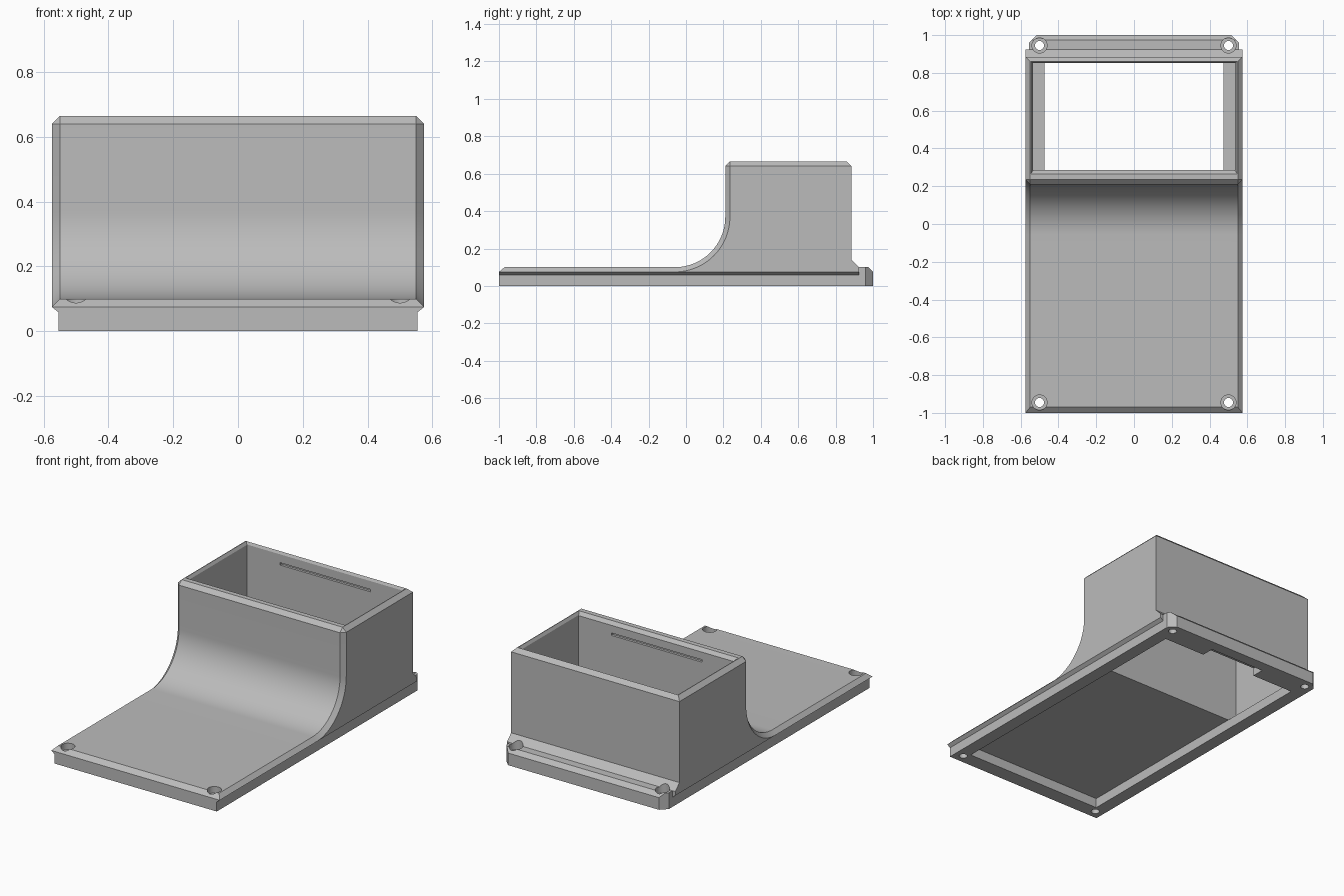
import bpy, bmesh, math
from mathutils import Vector

cube = bpy.data.objects.get("Cube")
if cube:
    bpy.data.objects.remove(cube, do_unlink=True)

plastic = bpy.data.materials.new("grey_plastic")
plastic.use_nodes = True
grey = (0.5, 0.5, 0.5, 1)
plastic.diffuse_color = grey
plastic.node_tree.nodes["Principled BSDF"].inputs["Base Color"].default_value = grey


def loft(name, sections, bevel_corner=None):
    """Skin closed point rings in order and cap both ends."""
    bm = bmesh.new()
    rings = [[bm.verts.new(p) for p in ring] for ring in sections]
    for a, b in zip(rings, rings[1:]):
        for i in range(len(a)):
            j = (i + 1) % len(a)
            bm.faces.new((a[i], a[j], b[j], b[i]))
    bm.faces.new(rings[0][::-1])
    bm.faces.new(rings[-1])
    bmesh.ops.remove_doubles(bm, verts=bm.verts, dist=1e-5)
    if bevel_corner:
        # Trim both rear corners at 45 degrees
        for side in (-1, 1):
            x, y = bevel_corner
            geom = bm.verts[:] + bm.edges[:] + bm.faces[:]
            cut = bmesh.ops.bisect_plane(bm, geom=geom, plane_co=(side * x, y, 0),
                                         plane_no=Vector((side, 1, 0)).normalized(),
                                         clear_outer=True)
            edges = [e for e in cut["geom_cut"] if isinstance(e, bmesh.types.BMEdge)]
            bmesh.ops.contextual_create(bm, geom=edges)
    bmesh.ops.recalc_face_normals(bm, faces=bm.faces)
    mesh = bpy.data.meshes.new(name)
    bm.to_mesh(mesh)
    bm.free()
    mesh.materials.append(plastic)
    obj = bpy.data.objects.new(name, mesh)
    bpy.context.collection.objects.link(obj)
    return obj


def rect(x, y0, y1, z):
    return [(-x, y0, z), (x, y0, z), (x, y1, z), (-x, y1, z)]


def box(name, x, y0, y1, z0, z1):
    return loft(name, [rect(x, y0, y1, z0), rect(x, y0, y1, z1)])


def cylinder(name, x, y, r, z0, z1, n=32):
    angles = [2 * math.pi * i / n for i in range(n)]
    return loft(name, [[(x + r * math.cos(a), y + r * math.sin(a), z) for a in angles]
                       for z in (z0, z1)])


def combine(target, other, operation):
    mod = target.modifiers.new(other.name, "BOOLEAN")
    mod.operation, mod.solver, mod.object = operation, "EXACT", other
    bpy.context.view_layer.objects.active = target
    bpy.ops.object.modifier_apply(modifier=mod.name)
    bpy.data.objects.remove(other, do_unlink=True)


def sweep(r):
    """Concave curve from the flat deck up to the box front."""
    steps = 24
    return [(-0.06 + r * math.sin(a), 0.37 - r * math.cos(a))
            for a in (math.pi / 2 * i / steps for i in range(steps + 1))]


# Body: side profile, with a smaller outline on the outer sides for the chamfer
full = ([(-1, 0.055), (-1, 0.075), (-0.97, 0.1)] + sweep(0.27)
        + [(0.21, 0.64), (0.235, 0.665), (0.86, 0.665), (0.885, 0.64),
           (0.885, 0.14), (0.925, 0.1), (0.925, 0.055)])
inset = ([(-1, 0.075)] * 3 + sweep(0.295)
         + [(0.235, 0.64)] * 2 + [(0.885, 0.64)] * 2
         + [(0.885, 0.14), (0.925, 0.1), (0.925, 0.075)])
shell = loft("enclosure_shell", [[(x, y, z) for y, z in outline] for x, outline in
             ((-0.575, inset), (-0.55, full), (0.55, full), (0.575, inset))])

# Base rim and the screw flange at the back
combine(shell, box("base_rim", 0.555, -1, 0.94, 0, 0.06), "UNION")
flange = [(0.9, 0), (1, 0), (1, 0.075), (0.975, 0.1), (0.9, 0.1)]
combine(shell, loft("rear_flange", [[(x, y, z) for y, z in flange] for x in (-0.555, 0.555)],
                    bevel_corner=(0.555, 0.96)), "UNION")

# Underside recess, open box shaft and its chamfered mouth
combine(shell, box("under_recess", 0.475, -0.907, 0.852, -0.1, 0.06), "DIFFERENCE")
combine(shell, box("box_shaft", 0.535, 0.285, 0.852, 0.0599, 0.8), "DIFFERENCE")
combine(shell, loft("mouth_chamfer", [rect(0.53, 0.29, 0.847, 0.64),
                                      rect(0.549, 0.261, 0.863, 0.67)]), "DIFFERENCE")

# Snap grooves inside the box and the cable notch in the rear rim
for name, y0, y1 in (("front_groove", 0.27, 0.3), ("back_groove", 0.84, 0.867)):
    combine(shell, box(name, 0.31, y0, y1, 0.583, 0.598), "DIFFERENCE")
combine(shell, box("cable_notch", 0.19, 0.84, 0.93, -0.1, 0.05), "DIFFERENCE")

# Counterbored screw holes
for x in (-0.5, 0.5):
    for y in (-0.945, 0.945):
        combine(shell, cylinder("screw_hole", x, y, 0.024, -0.1, 0.2), "DIFFERENCE")
        combine(shell, cylinder("screw_head_seat", x, y, 0.04, 0.06, 0.25), "DIFFERENCE")

bpy.ops.object.select_all(action="DESELECT")
shell.select_set(True)
bpy.context.view_layer.objects.active = shell
bpy.ops.object.shade_smooth_by_angle(angle=math.radians(25))
